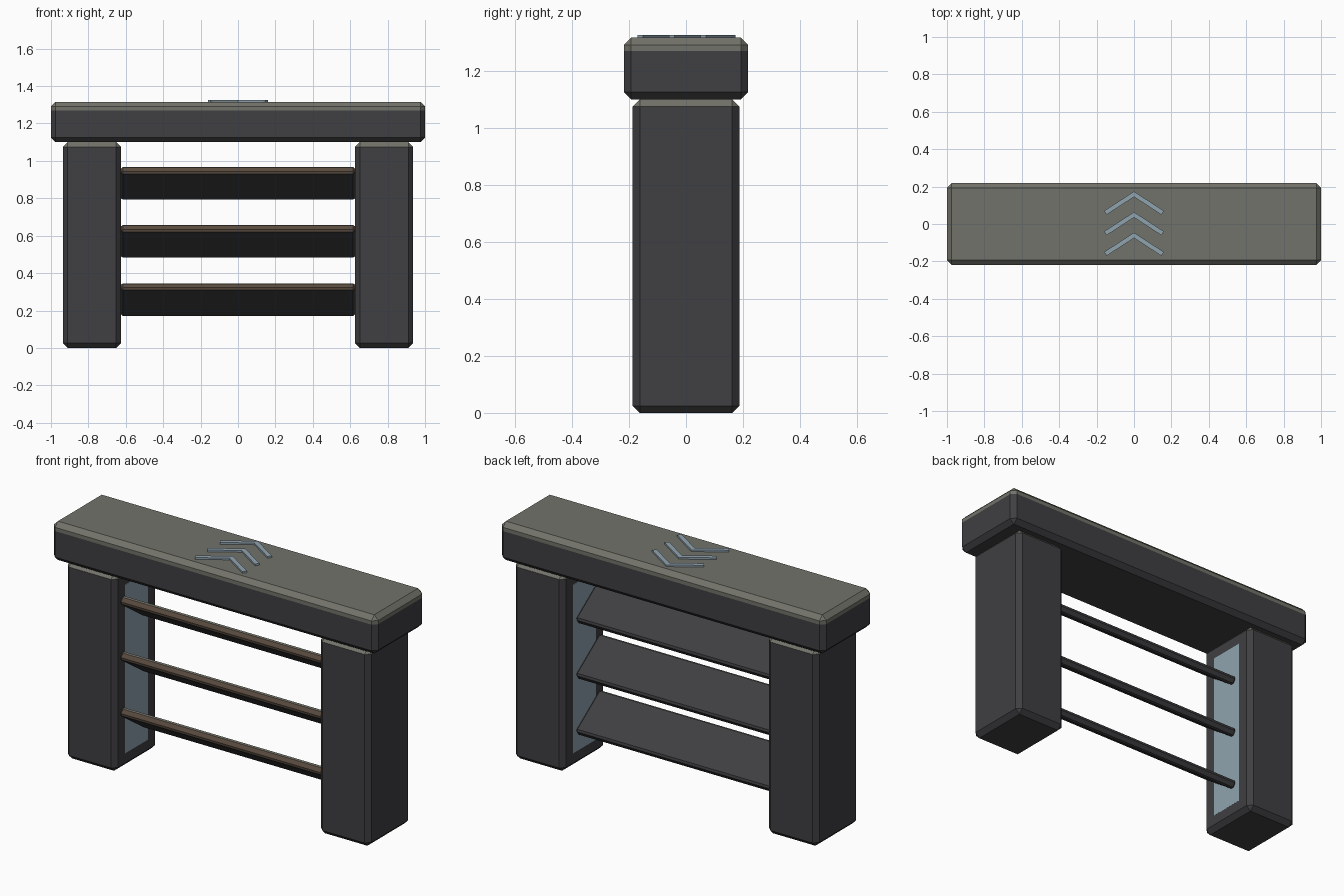
import bpy, bmesh
from math import radians
from mathutils import Matrix

if "Cube" in bpy.data.objects:
    bpy.data.objects.remove(bpy.data.objects["Cube"])


def material(name, r, g, b):
    m = bpy.data.materials.new(name)
    m.diffuse_color = (r, g, b, 1)
    m.use_nodes = True
    m.node_tree.nodes["Principled BSDF"].inputs["Base Color"].default_value = m.diffuse_color
    return m


DARK = material("dark_metal", 0.05, 0.05, 0.055)
WORN = material("worn_edge", 0.17, 0.17, 0.145)
BROWN = material("brown_edge", 0.10, 0.07, 0.05)
BLUE = material("pale_blue", 0.28, 0.37, 0.43)


def finish(bm, name, mats):
    bmesh.ops.recalc_face_normals(bm, faces=bm.faces)
    mesh = bpy.data.meshes.new(name)
    bm.to_mesh(mesh)
    bm.free()
    for m in mats:
        mesh.materials.append(m)
    obj = bpy.data.objects.new(name, mesh)
    bpy.context.collection.objects.link(obj)
    return obj


def box(size, centre, chamfer=0):
    """Box with a single flat chamfer on every edge."""
    bm = bmesh.new()
    bmesh.ops.create_cube(bm, size=1)
    bmesh.ops.scale(bm, vec=size, verts=bm.verts)
    if chamfer:
        bmesh.ops.bevel(bm, geom=bm.edges[:], offset=chamfer, segments=1,
                        profile=0.5, affect='EDGES')
    bmesh.ops.translate(bm, vec=centre, verts=bm.verts)
    return bm


# Top beam with a worn band around its upper edge
bm = box((2.0, 0.436, 0.216), (0, 0, 1.208), 0.025)
bmesh.ops.bisect_plane(bm, geom=bm.verts[:] + bm.edges[:] + bm.faces[:],
                       plane_co=(0, 0, 1.27), plane_no=(0, 0, 1))
for f in bm.faces:
    f.material_index = int(f.calc_center_median().z > 1.27)
finish(bm, "top_beam", [DARK, WORN])

# Posts and the flush panels on their inner faces
for side, label in ((-1, "left"), (1, "right")):
    bm = box((0.31, 0.374, 1.1), (side * 0.781, 0, 0.55), 0.025)
    for f in bm.faces:
        f.material_index = int(f.calc_center_median().z > 1.08)
    finish(bm, label + "_post", [DARK, WORN])
    finish(box((0.02, 0.2, 0.94), (side * 0.6355, 0, 0.55)),
           label + "_inner_panel", [BLUE])

# Tilted slats: high at the front, low at the back
for i, z in enumerate((0.258, 0.57, 0.88)):
    bm = box((1.252, 0.26, 0.045), (0, 0, 0), 0.01)
    for f in bm.faces:
        c = f.calc_center_median()
        if c.y < -0.121:
            f.material_index = 2 if c.z > 0.015 else 1
    bmesh.ops.transform(bm, verts=bm.verts,
                        matrix=Matrix.Translation((0, -0.035, z))
                        @ Matrix.Rotation(radians(-35), 4, 'X'))
    finish(bm, f"slat_{i + 1}", [DARK, BROWN, WORN])

# Raised chevrons on the beam top
half = [(-0.16, 0.07), (-0.146, 0.05)]
outline = [(0, 0.174)] + half + [(0, 0.145)] + [(-x, y) for x, y in half[::-1]]
for i in range(3):
    bm = bmesh.new()
    face = bm.faces.new([bm.verts.new((x, y - 0.11 * i, 1.31)) for x, y in outline])
    ext = bmesh.ops.extrude_face_region(bm, geom=[face])
    bmesh.ops.translate(bm, vec=(0, 0, 0.016),
                        verts=[v for v in ext["geom"] if isinstance(v, bmesh.types.BMVert)])
    finish(bm, f"chevron_{i + 1}", [BLUE])
